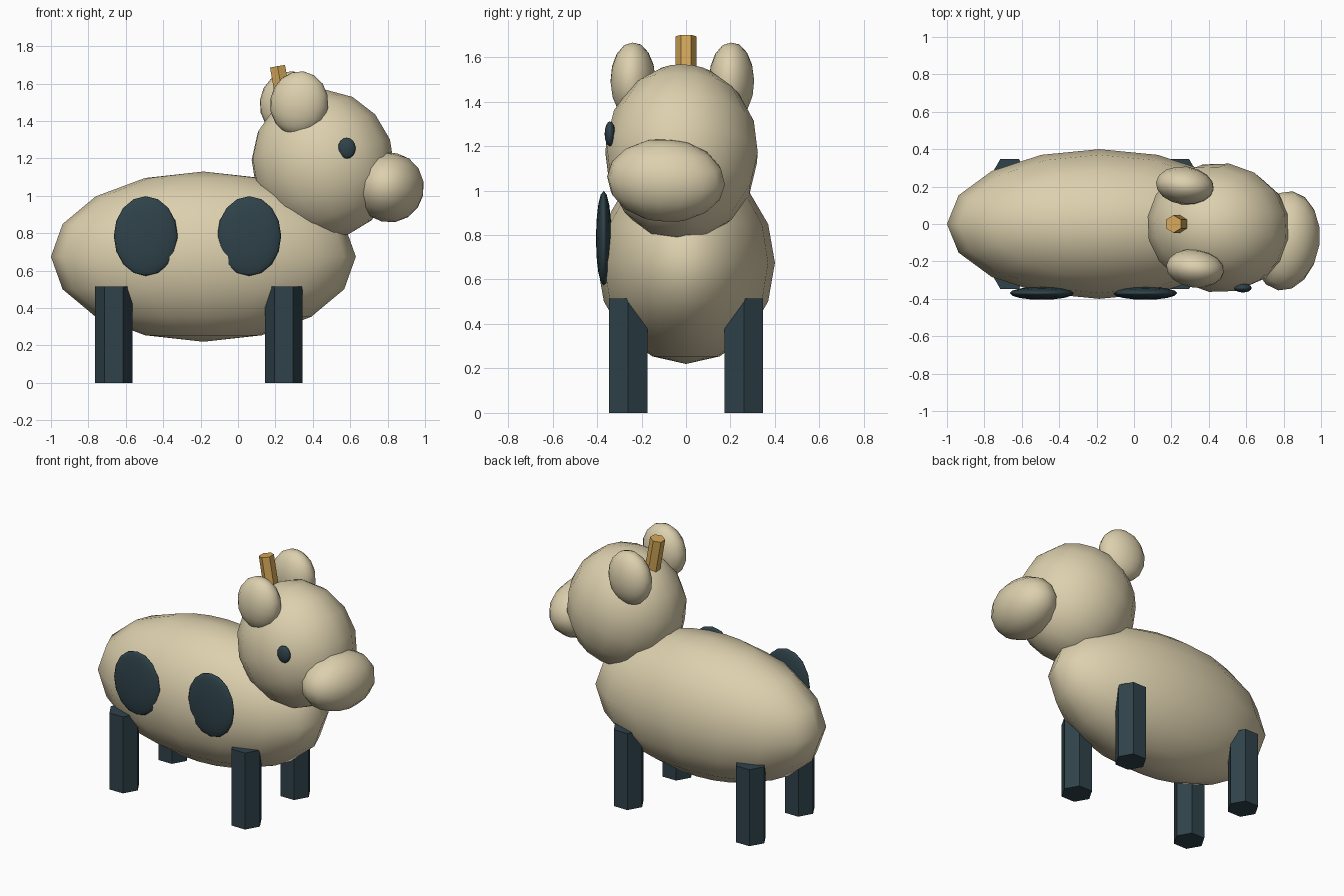
import bpy
from math import radians, pi

if "Cube" in bpy.data.objects:
    bpy.data.objects.remove(bpy.data.objects["Cube"])


def material(name, rgb):
    m = bpy.data.materials.new(name)
    m.diffuse_color = (*rgb, 1)
    m.use_nodes = True
    m.node_tree.nodes["Principled BSDF"].inputs["Base Color"].default_value = m.diffuse_color
    return m


cream = material("cream", (0.72, 0.63, 0.42))
slate = material("dark_slate", (0.028, 0.055, 0.068))
gold = material("gold", (0.66, 0.39, 0.10))


def ellipsoid(name, mat, centre, radii, rot=(0, 0, 0)):
    """Smooth 16 x 8 sphere stretched to the given radii."""
    bpy.ops.mesh.primitive_uv_sphere_add(
        segments=16, ring_count=8, radius=1, location=centre,
        rotation=[radians(a) for a in rot])
    ob = bpy.context.object
    ob.name = name
    ob.scale = radii
    ob.data.materials.append(mat)
    bpy.ops.object.shade_smooth()
    return ob


def hex_post(name, mat, centre, radius, height, turn=0.0, tilt=0.0):
    """Flat-faced hexagonal post; turn is about z, tilt about y."""
    bpy.ops.mesh.primitive_cylinder_add(
        vertices=6, radius=radius, depth=height, location=centre,
        rotation=(0, radians(tilt), 0))
    ob = bpy.context.object
    ob.name = name
    for v in ob.data.vertices:          # spin the profile around its own axis
        x, y, z = v.co
        if turn:
            v.co = (-y, x, z)
    ob.data.materials.append(mat)
    return ob


# Body
ellipsoid("body", cream, (-0.185, 0, 0.675), (0.815, 0.40, 0.455))

# Legs, a corner of each hexagon pointing along x
for end, x in (("back", -0.665), ("front", 0.245)):
    for side, y in (("right", -0.26), ("left", 0.26)):
        hex_post(f"{end}_{side}_leg", slate, (x, y, 0.2575), 0.1, 0.515, turn=pi / 2)

# Head, tipped up and turned a little to the side
ellipsoid("head", cream, (0.455, -0.02, 1.17), (0.385, 0.347, 0.40), (0, -20, -9))
ellipsoid("snout", cream, (0.81, -0.09, 1.045), (0.185, 0.268, 0.187), (-4, 12, -9))

# Ears
ellipsoid("right_ear", cream, (0.327, -0.238, 1.493), (0.157, 0.102, 0.174), (0, 8, -7))
ellipsoid("left_ear", cream, (0.272, 0.205, 1.493), (0.157, 0.102, 0.174), (0, 8, -7))

# Single horn leaning back between the ears
hex_post("horn", gold, (0.232, 0, 1.575), 0.047, 0.24, tilt=-10)

# Eye and side patches on one flank
ellipsoid("eye", slate, (0.582, -0.342, 1.255), (0.047, 0.024, 0.056))
for name, x in (("back_patch", -0.493), ("front_patch", 0.06)):
    ellipsoid(name, slate, (x, -0.37, 0.785), (0.171, 0.035, 0.213))
